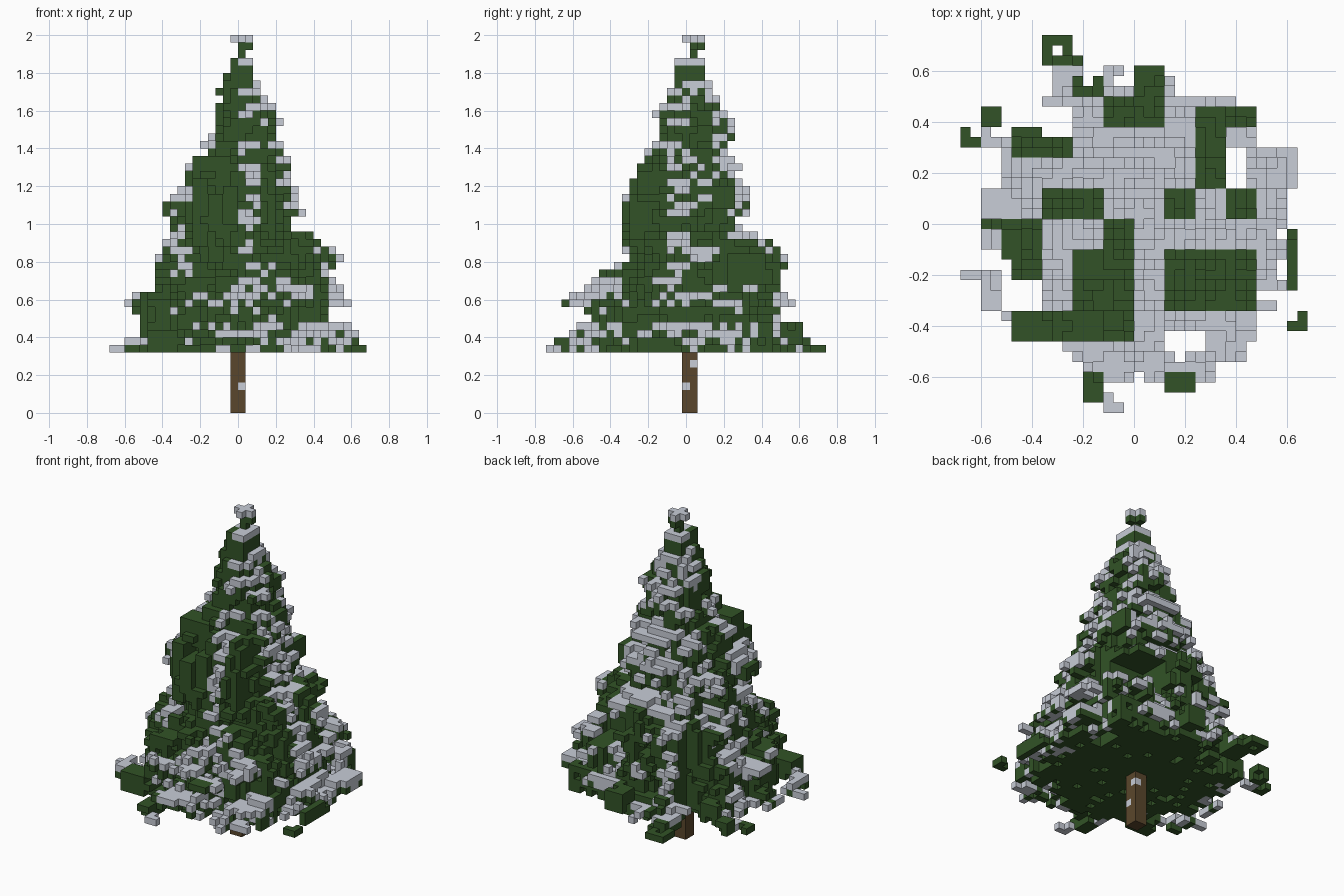
import bpy
import bmesh
import random
from mathutils import Vector, noise

if "Cube" in bpy.data.objects:
    bpy.data.objects.remove(bpy.data.objects["Cube"])

random.seed(7)
S = 0.04                      # edge of one block
AXIS = (0.02, 0.04)           # middle of the tree top


def material(name, rgb):
    m = bpy.data.materials.new(name)
    m.use_nodes = True
    m.diffuse_color = (*rgb, 1)
    m.node_tree.nodes["Principled BSDF"].inputs["Base Color"].default_value = (*rgb, 1)
    return m


GREEN = material("needle green", (0.032, 0.086, 0.020))
WHITE = material("snow grey", (0.58, 0.61, 0.68))
BROWN = material("bark brown", (0.102, 0.062, 0.025))


def centre(c):
    return (c[0] + 0.5) * S, (c[1] + 1) * S, (c[2] + 0.5) * S


def inside(x, y, box):
    return box[0] < x < box[1] and box[2] < y < box[3]


def blocks_in(x0, x1, y0, y1, z0, z1):
    return [(i, j, k) for i in range(round(x0 / S), round(x1 / S))
            for j in range(round((y0 - 0.02) / S), round((y1 - 0.02) / S))
            for k in range(round(z0 / S), round(z1 / S))]


# Reach of the foliage at each height: z, -x, +x, -y, +y
PROFILE = [
    (0.32, .60, .62, .64, .62), (0.44, .56, .60, .60, .58), (0.52, .52, .52, .53, .52),
    (0.58, .59, .60, .64, .57), (0.66, .49, .54, .56, .50), (0.74, .45, .48, .44, .50),
    (0.82, .47, .55, .29, .52), (0.90, .37, .48, .34, .45), (0.98, .36, .31, .34, .32),
    (1.06, .44, .35, .34, .34), (1.14, .37, .31, .34, .34), (1.22, .30, .28, .31, .29),
    (1.30, .28, .31, .27, .31), (1.38, .21, .25, .20, .23), (1.46, .16, .20, .18, .25),
    (1.54, .15, .23, .18, .24), (1.62, .11, .20, .14, .21), (1.70, .11, .13, .10, .15),
    (1.78, .07, .10, .06, .11), (1.86, .05, .08, .06, .10)]

# Gaps in the foliage that reach down to the ground: x0, x1, y0, y1
GAPS = [(-.36, -.24, .34, .46), (.36, .44, .14, .30), (.12, .28, -.50, -.42),
        (-.52, -.36, -.34, -.20), (-.50, -.24, .38, .46), (.16, .44, .50, .64),
        (-.48, -.32, -.58, -.46), (-.32, -.20, -.60, -.54)]

# Corners that stay short: direction x, y, reach, z0, z1
CORNERS = [(-.82, -.57, .50, .44, .68), (.82, .57, .48, .72, .96)]

# Stray branches: x0, x1, y0, y1, z0, z1
BRANCHES = [
    (-.36, -.20, .62, .74, .32, .36), (-.32, -.20, .50, .66, .32, .40),
    (-.68, -.52, .30, .38, .32, .36), (-.60, -.52, .38, .46, .32, .40),
    (-.48, -.36, .26, .38, .32, .44), (-.68, -.52, -.22, -.18, .32, .36),
    (-.60, -.52, -.34, -.18, .32, .40), (.60, .68, -.42, -.34, .32, .36),
    (.60, .64, -.26, -.02, .32, .40), (-.20, -.12, -.70, -.54, .32, .40),
    (-.12, -.04, -.74, -.66, .32, .36), (.12, .28, -.66, -.54, .56, .60),
    (0, .12, .50, .62, .36, .48), (.28, .48, .34, .46, .32, .48),
    (-.48, -.32, -.46, -.34, .32, .44), (.52, .64, .14, .30, .36, .44),
    (.28, .48, -.46, -.38, .32, .44), (.28, .44, -.54, -.46, .32, .36),
    (.20, .28, .10, .26, 1.08, 1.20), (-.52, -.40, -.14, .02, .44, .56)]

# Dense upright foliage on the front, and a hollow under the back tier
WALLS = [(-.24, -.16, -.30, -.10, .88, 1.24), (-.16, -.08, -.34, -.10, .96, 1.16),
         (-.08, 0, -.30, -.10, .88, 1.20), (-.28, -.20, -.26, -.10, 1.00, 1.16),
         (-.24, -.04, -.22, -.10, 1.20, 1.36)]
HOLLOW = (.12, .36, .22, .50, .64, .84)

# Sheltered columns where no snow lies: x0, x1, y0, y1
SHELTER = [
    (-.12, .12, .38, .50), (0, .12, .50, .62), (.24, .48, .38, .46),
    (.24, .36, .14, .38), (-.36, -.12, .02, .14), (.12, .24, .02, .14),
    (.36, .48, .02, .14), (-.12, 0, -.10, .02), (-.24, 0, -.46, -.10),
    (-.48, -.24, -.46, -.34), (.12, .48, -.34, -.10), (-.52, -.36, -.34, .02),
    (-.60, -.52, -.02, .02), (-.48, -.24, .26, .38), (-.36, -.20, .62, .74),
    (-.24, -.12, .50, .58), (-.68, -.60, .30, .38), (-.60, -.52, .38, .46),
    (-.20, -.12, -.70, -.58), (.12, .24, -.66, -.58), (.60, .68, -.42, -.02)]


def reach(z):
    for a, b in zip(PROFILE, PROFILE[1:]):
        if z <= b[0]:
            t = max(0, (z - a[0]) / (b[0] - a[0]))
            return [p + (q - p) * t for p, q in zip(a[1:], b[1:])]
    return PROFILE[-1][1:]


def trimmed(x, y, z):
    return (any(inside(x, y, g) for g in GAPS)
            or any(z0 < z < z1 and u * x + v * y > r for u, v, r, z0, z1 in CORNERS))


# Foliage cone with ragged, layered edges
leaves = set()
for k in range(8, 47):
    for i in range(-17, 17):
        for j in range(-19, 18):
            x, y, z = centre((i, j, k))
            xm, xp, ym, yp = reach(z)
            dx, dy = x - AXIS[0], y - AXIS[1]
            ex = xp - AXIS[0] if dx > 0 else xm + AXIS[0]
            ey = yp - AXIS[1] if dy > 0 else ym + AXIS[1]
            d = (abs(dx / ex) ** 2.3 + abs(dy / ey) ** 2.3) ** (1 / 2.3)
            limit = 1.0
            if z < 1.7:
                n = noise.noise(Vector((x / 0.13 + 3.3, y / 0.13 + 7.7, z / 0.075)))
                limit = min(1.03, 0.88 + 0.36 * n + random.uniform(-0.09, 0.09))
            if d < limit and not trimmed(x, y, z):
                leaves.add((i, j, k))

# Hollow, walls, stray branches and small dents in the underside
leaves -= set(blocks_in(*HOLLOW))
for wall in WALLS:
    leaves.update(blocks_in(*wall))
for branch in BRANCHES:
    leaves.update(c for c in blocks_in(*branch) if random.random() < 0.92)
for c in sorted(leaves):
    if c[2] == 8 and not (-2 < c[0] < 1 and -2 < c[1] < 1) and random.random() < 0.1:
        leaves.discard(c)

# Thin tip with a cross-shaped cap
CROSS = [(0, 0), (1, 0), (-1, 0), (0, 1), (0, -1)]
leaves |= {(0, 0, 47), (0, 0, 48), (1, 0, 48), (0, 1, 48)}
leaves |= {(a, b, 49) for a, b in CROSS}

# Snow lies on open blocks outside the sheltered columns, here and there two deep
snow = set()
for c in sorted(leaves):
    x, y, z = centre(c)
    bare = any(inside(x, y, s) for s in SHELTER)
    if c[2] == 49 or ((c[0], c[1], c[2] + 1) not in leaves and not bare):
        snow.add(c)
        below = (c[0], c[1], c[2] - 1)
        if 8 < below[2] < 46 and below in leaves and random.random() < 0.2:
            snow.add(below)
leaves -= snow

# Trunk, two blocks square, with two snow patches
trunk = {(i, j, k) for i in (-1, 0) for j in (-1, 0) for k in range(8)}
patches = {(0, -1, 3), (0, 0, 6)}
trunk -= patches
snow |= patches

SIDES = [((1, 0, 0), [(1, 0, 0), (1, 1, 0), (1, 1, 1), (1, 0, 1)]),
         ((-1, 0, 0), [(0, 0, 0), (0, 0, 1), (0, 1, 1), (0, 1, 0)]),
         ((0, 1, 0), [(0, 1, 0), (0, 1, 1), (1, 1, 1), (1, 1, 0)]),
         ((0, -1, 0), [(0, 0, 0), (1, 0, 0), (1, 0, 1), (0, 0, 1)]),
         ((0, 0, 1), [(0, 0, 1), (1, 0, 1), (1, 1, 1), (0, 1, 1)]),
         ((0, 0, -1), [(0, 0, 0), (0, 1, 0), (1, 1, 0), (1, 0, 0)])]
solid = leaves | snow | trunk


def build(name, blocks, mat):
    """Make one mesh from the open sides of a set of blocks."""
    bm = bmesh.new()
    verts = {}
    for c in sorted(blocks):
        for step, corners in SIDES:
            if tuple(a + b for a, b in zip(c, step)) in solid:
                continue
            ring = []
            for o in corners:
                key = tuple(a + b for a, b in zip(c, o))
                if key not in verts:
                    verts[key] = bm.verts.new((key[0] * S, key[1] * S + 0.02, key[2] * S))
                ring.append(verts[key])
            bm.faces.new(ring)
    mesh = bpy.data.meshes.new(name)
    bm.to_mesh(mesh)
    bm.free()
    mesh.materials.append(mat)
    obj = bpy.data.objects.new(name, mesh)
    bpy.context.collection.objects.link(obj)


build("foliage", leaves, GREEN)
build("snow", snow, WHITE)
build("trunk", trunk, BROWN)
